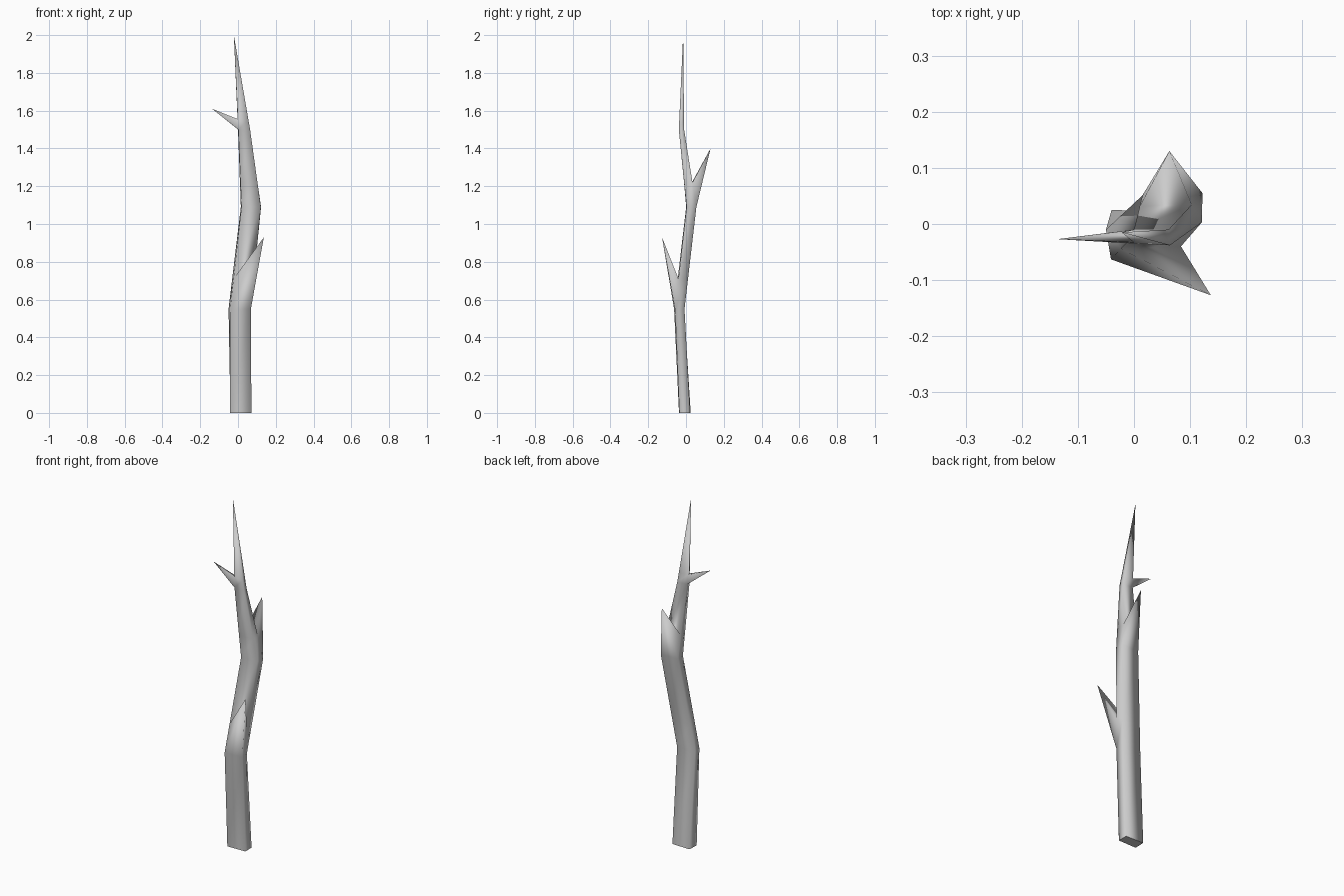
import bpy, bmesh
from mathutils import Vector

if "Cube" in bpy.data.objects:
    bpy.data.objects.remove(bpy.data.objects["Cube"])

# Key cross-sections of the stem: z, then corners front-left, front-right, back-right, back-left
TIP = (-0.022, -0.015)
KEYS = [
    (0.00, [(-0.042, -0.037), (0.071, -0.035), (0.071, 0.022), (-0.040, 0.025)]),
    (0.55, [(-0.041, -0.063), (0.068, -0.058), (0.062, -0.008), (-0.050, -0.010)]),
    (1.09, [(0.019, 0.001), (0.121, 0.003), (0.122, 0.055), (0.015, 0.051)]),
    (1.50, [(0.002, -0.035), (0.064, -0.038), (0.062, -0.010), (0.000, -0.010)]),
    (2.00, [TIP] * 4),
]
LEVELS = [0.0, 0.55, 0.71, 1.09, 1.22, 1.50, 1.555]

# Side twigs: (level index, side index) -> tip; sides are 0 front, 1 right, 2 back, 3 left
TWIGS = {
    (1, 0): (0.137, -0.127, 0.93),
    (3, 2): (0.063, 0.130, 1.40),
    (5, 3): (-0.137, -0.027, 1.61),
}


def section(z):
    """Corners of the stem at height z, interpolated between key sections."""
    for (z0, a), (z1, b) in zip(KEYS, KEYS[1:]):
        if z <= z1:
            t = (z - z0) / (z1 - z0)
            return [Vector((*p, z)).lerp(Vector((*q, z)), t) for p, q in zip(a, b)]


bm = bmesh.new()
rings = [[bm.verts.new(p) for p in section(z)] for z in LEVELS]


def spike(loop, tip):
    """Close an open run of vertices to a pointed tip."""
    apex = bm.verts.new(tip)
    for a, b in zip(loop, loop[1:] + loop[:1]):
        bm.faces.new((a, b, apex)).smooth = True


# Stem sides, with twigs growing out of chosen faces
for i, (low, high) in enumerate(zip(rings, rings[1:])):
    for s in range(4):
        n = (s + 1) % 4
        loop = [low[s], low[n], high[n], high[s]]
        if (i, s) in TWIGS:
            spike(loop, TWIGS[i, s])
        else:
            bm.faces.new(loop).smooth = True

# Pointed top and flat cut base
spike(rings[-1], (*TIP, 2.0))
bm.faces.new(rings[0][::-1])
bmesh.ops.recalc_face_normals(bm, faces=bm.faces[:])

mesh = bpy.data.meshes.new("branch")
bm.to_mesh(mesh)
bm.free()
branch = bpy.data.objects.new("branch", mesh)
bpy.context.collection.objects.link(branch)
